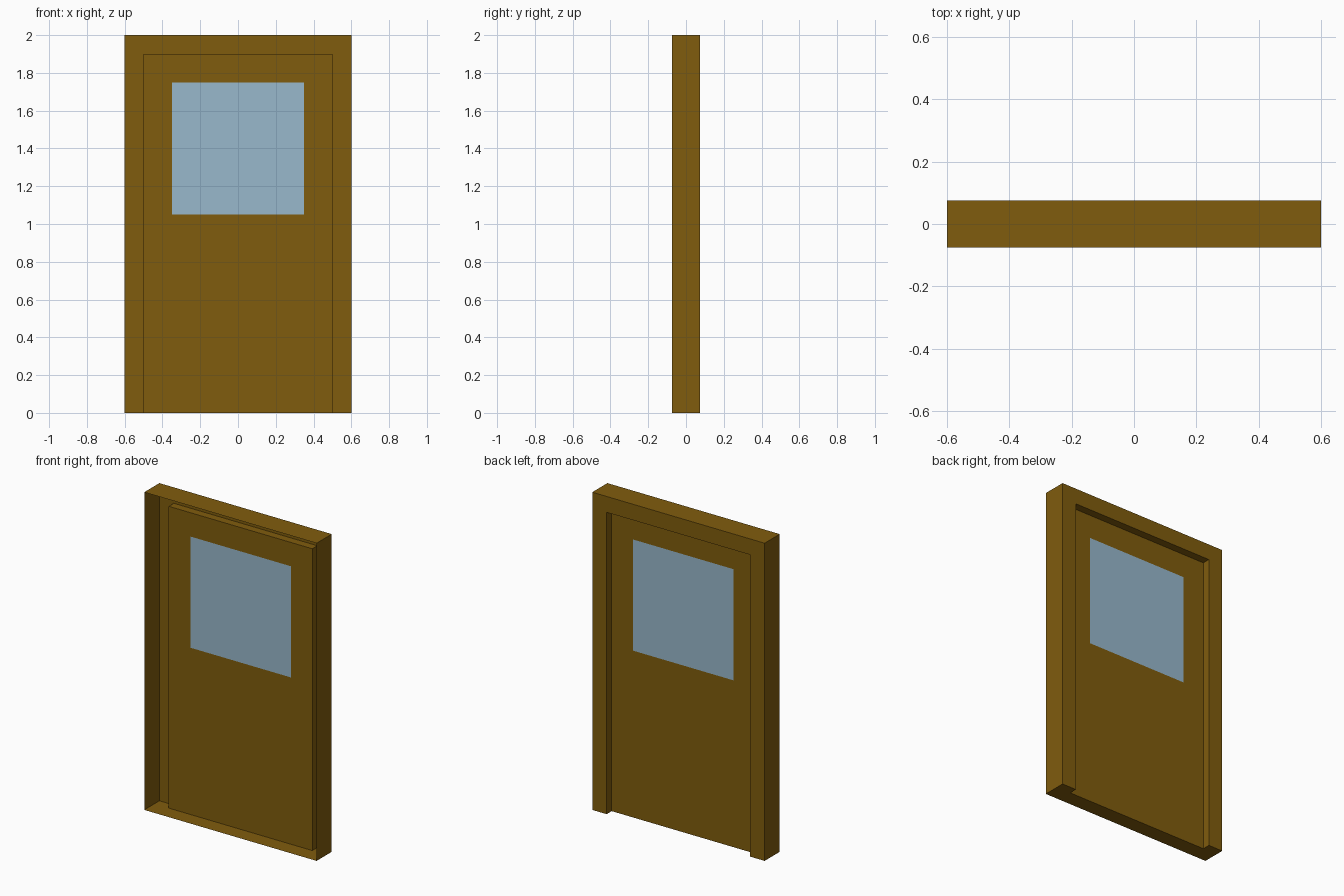
import bpy

cube = bpy.data.objects.get("Cube")
if cube:
    bpy.data.objects.remove(cube, do_unlink=True)


def material(name, rgb):
    m = bpy.data.materials.new(name)
    m.use_nodes = True
    m.diffuse_color = (*rgb, 1)
    m.node_tree.nodes["Principled BSDF"].inputs["Base Color"].default_value = (*rgb, 1)
    return m


wood = material("brown wood", (0.216, 0.107, 0.004))
glass = material("pale blue glass", (0.314, 0.479, 0.604))


def outline(half_width, bottom, top, y):
    """Rectangle corners, running up the -x side and down the +x side."""
    w = half_width
    return [(-w, y, bottom), (-w, y, top), (w, y, top), (w, y, bottom)]


def build(name, rows, closed=False, cap=False, mat=wood):
    """Sheet stitched through successive rows of points."""
    n = len(rows[0])
    verts = [p for row in rows for p in row]
    faces = []
    for r in range(len(rows) - 1):
        for k in range(n if closed else n - 1):
            a, b = r * n + k, r * n + (k + 1) % n
            faces.append((a, b, b + n, a + n))
    if cap:
        faces.append(tuple(range(len(verts) - n, len(verts))))
    mesh = bpy.data.meshes.new(name)
    mesh.from_pydata(verts, [], faces)
    mesh.materials.append(mat)
    obj = bpy.data.objects.new(name, mesh)
    bpy.context.collection.objects.link(obj)
    return obj


FRONT, BACK, PANEL = -0.075, 0.075, 0.025
OUTER, INNER = 0.6, 0.5

# Frame shell: outer walls, back border and recessed jamb, open at the front
build("door_frame", [outline(OUTER, 0, 2, FRONT), outline(OUTER, 0, 2, BACK),
                     outline(INNER, 0, 1.9, BACK), outline(INNER, 0, 1.9, PANEL)])

# Recessed door panel around the window opening, and its flush pane
window = outline(0.35, 1.05, 1.75, PANEL)
build("door_panel", [outline(INNER, 0, 1.9, PANEL), window], closed=True)
build("window_pane", [window], cap=True, mat=glass)

# Sill, notched at the back where the door is recessed
half = [(-OUTER, FRONT, 0), (-OUTER, BACK, 0), (-INNER, BACK, 0), (-INNER, PANEL, 0)]
build("sill", [half + [(-x, y, z) for x, y, z in reversed(half)]], cap=True)
